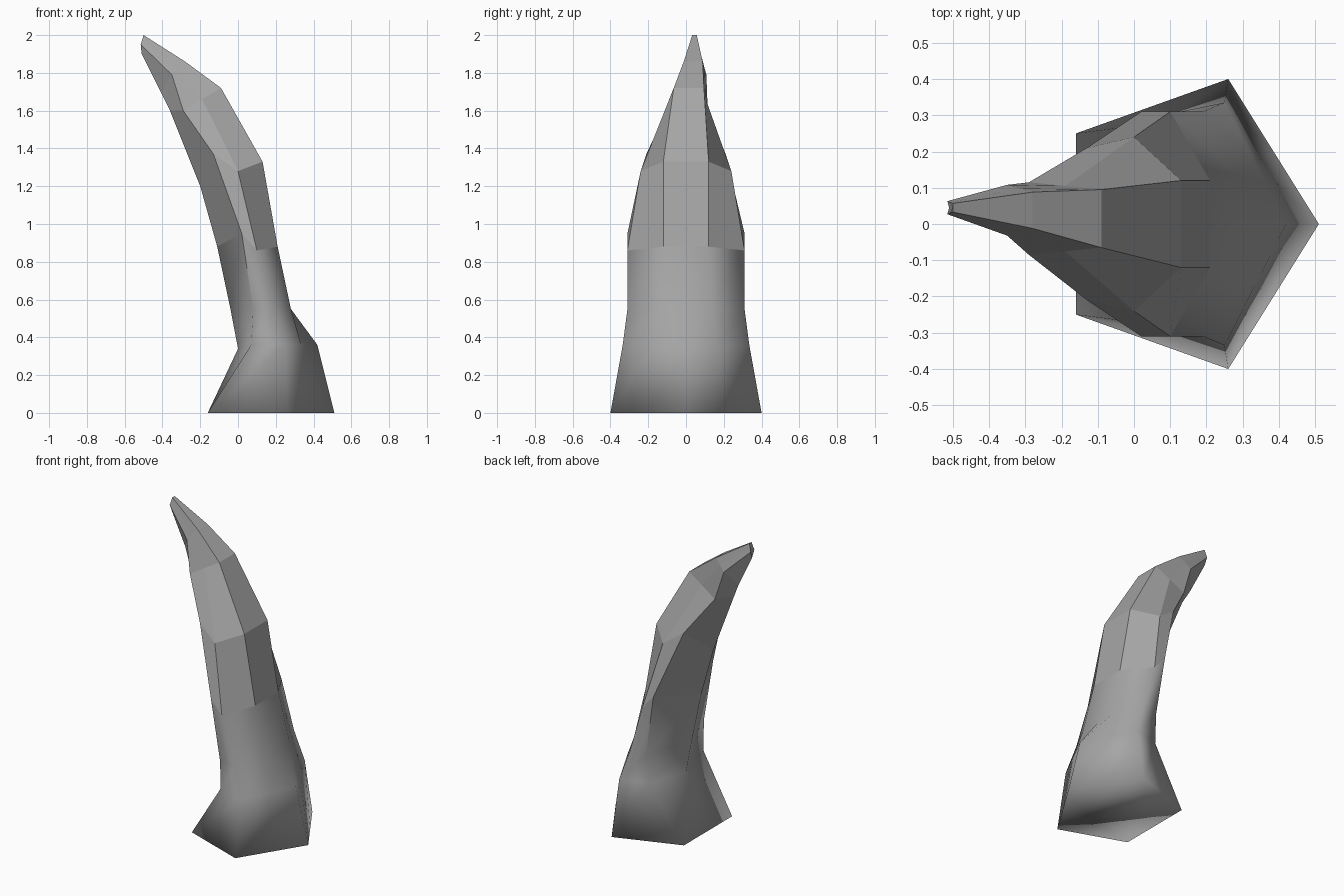
import bpy
import bmesh
from mathutils import Vector

cube = bpy.data.objects.get("Cube")
if cube:
    bpy.data.objects.remove(cube, do_unlink=True)

# One plain grey for the whole horn
grey = bpy.data.materials.new("horn_grey")
grey.use_nodes = True
colour = (0.38, 0.38, 0.38, 1)
grey.diffuse_color = colour
grey.node_tree.nodes["Principled BSDF"].inputs["Base Color"].default_value = colour

# Lengthwise rails from base to tip; each is given for one half only
SPINE = [(.51, 0), (.42, .36), (.28, .55), (.21, .88),
         (.13, 1.33), (-.09, 1.72), (-.28, 1.86), (-.5, 2)]          # x, z
STRIP = [.14, .12, .12, .08, .05, .012]                              # half widths
FLANK = [(.26, .4, 0), (.25, .335, .36), (.19, .31, .55),
         (.1, .31, .86), (0, .24, 1.28)]
INNER_EDGE = [(-.16, .25, 0), (.07, .28, .36), (.08, .3, .55), (.02, .31, .95),
              (-.13, .21, 1.37), (-.29, .1, 1.6), (-.35, .07, 1.79), (-.515, .018, 1.95)]
KEEL = [(-.16, 0), (0, .34), (-.04, .55), (-.11, .88),
        (-.2, 1.2), (-.36, 1.6), (-.41, 1.7), (-.51, 1.9)]           # x, z
LEAN = [0, 0, 0, 0, 0, .015, .038, .045]                             # sideways drift


def cross_section(i):
    """Closed loop of points: spine, one side, keel, other side."""
    spine = Vector((SPINE[i][0], 0, SPINE[i][1]))
    keel = Vector((KEEL[i][0], 0, KEEL[i][1]))
    inner = Vector(INNER_EDGE[i])
    if i < 2:                       # pointed outer side near the base
        flank = Vector(FLANK[i])
        strip = spine.lerp(flank, .5)
    else:                           # flat strip along the outer side
        strip = spine + Vector((0, STRIP[i - 2], 0))
        flank = Vector(FLANK[i]) if i < len(FLANK) else strip.lerp(inner, .5)
    side = [strip, flank, inner]
    mirrored = [Vector((p.x, -p.y, p.z)) for p in reversed(side)]
    drift = Vector((0, LEAN[i], 0))
    return [p + drift for p in [spine] + side + [keel] + mirrored]


# Skin the cross-sections: smooth root, faceted upper part
bm = bmesh.new()
rings = [[bm.verts.new(p) for p in cross_section(i)] for i in range(len(SPINE))]
for level, (low, high) in enumerate(zip(rings, rings[1:])):
    for j in range(len(low)):
        k = (j + 1) % len(low)
        face = bm.faces.new((low[j], low[k], high[k], high[j]))
        face.smooth = level < 3
base = bm.faces.new(rings[0][::-1])
base.smooth = True
bm.faces.new(rings[-1])
bmesh.ops.recalc_face_normals(bm, faces=bm.faces[:])

# Keep the rim of the inner hollow crisp
for ring_a, ring_b in zip(rings[2:], rings[3:]):
    for j in (3, 5):
        bm.edges.get((ring_a[j], ring_b[j])).smooth = False

mesh = bpy.data.meshes.new("horn")
bm.to_mesh(mesh)
bm.free()
mesh.materials.append(grey)
horn = bpy.data.objects.new("horn", mesh)
bpy.context.collection.objects.link(horn)
